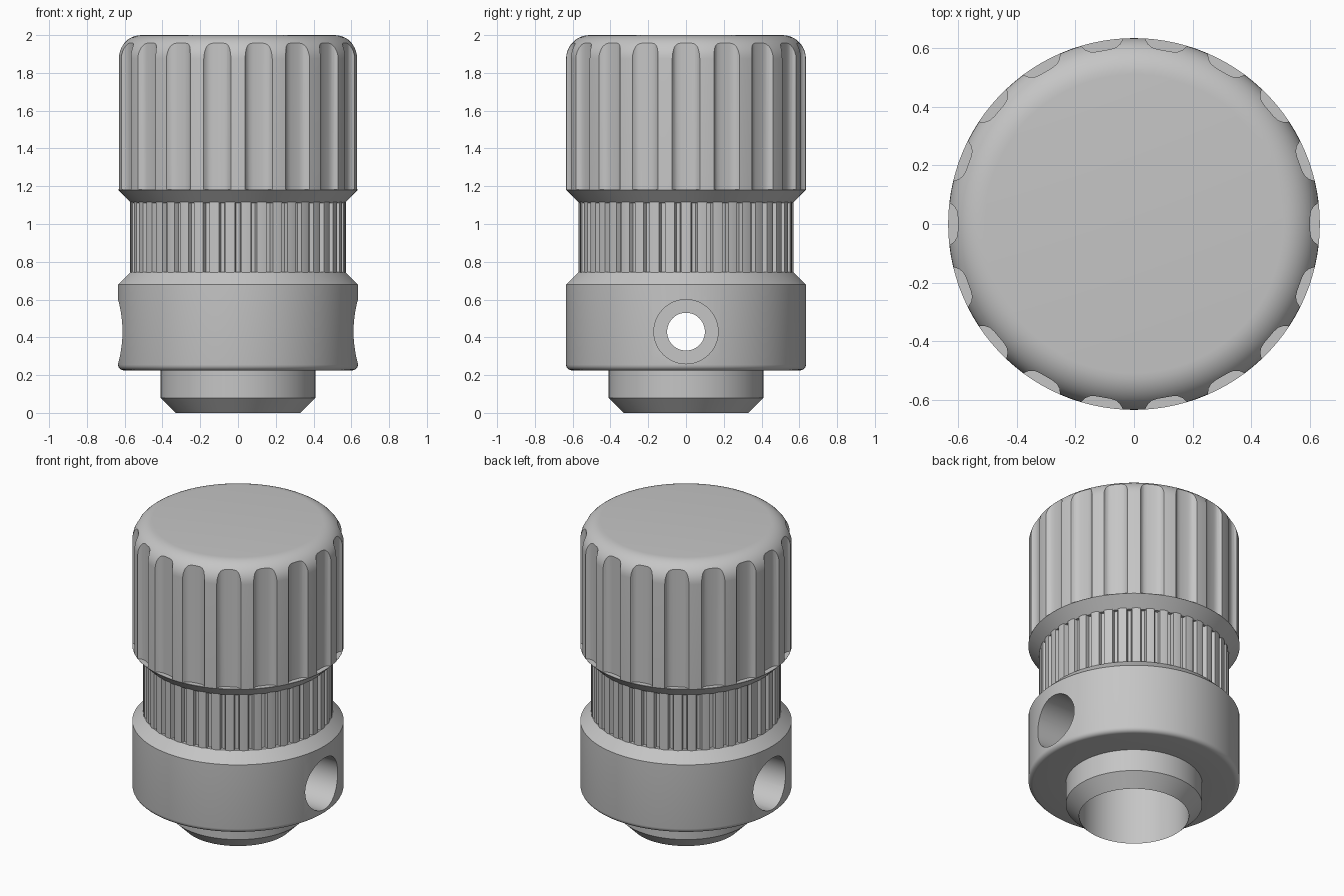
import bpy, bmesh, math
from mathutils import Matrix

if "Cube" in bpy.data.objects:
    bpy.data.objects.remove(bpy.data.objects["Cube"])

grey = bpy.data.materials.new("light grey")
grey.diffuse_color = (0.56, 0.56, 0.56, 1)
grey.use_nodes = True
grey.node_tree.nodes["Principled BSDF"].inputs["Base Color"].default_value = grey.diffuse_color


def make(name, bm):
    bmesh.ops.recalc_face_normals(bm, faces=bm.faces[:])
    me = bpy.data.meshes.new(name)
    bm.to_mesh(me)
    bm.free()
    me.materials.append(grey)
    ob = bpy.data.objects.new(name, me)
    bpy.context.collection.objects.link(ob)
    return ob


def activate(ob):
    bpy.ops.object.select_all(action='DESELECT')
    ob.select_set(True)
    bpy.context.view_layer.objects.active = ob


def smooth(ob, deg=30):
    activate(ob)
    bpy.ops.object.shade_smooth_by_angle(angle=math.radians(deg))


def lathe(name, profile, n=108):
    """Turn an (r, z) profile about z and close both ends with discs."""
    bm = bmesh.new()
    rings = [[bm.verts.new((r * math.cos(2 * math.pi * i / n), r * math.sin(2 * math.pi * i / n), z))
              for i in range(n)] for r, z in profile]
    for a, b in zip(rings, rings[1:]):
        for i in range(n):
            j = (i + 1) % n
            bm.faces.new((a[i], a[j], b[j], b[i]))
    bm.faces.new(rings[0])
    bm.faces.new(rings[-1])
    return make(name, bm)


def prism(bm, pts, z0, z1):
    """Extrude a closed xy outline from z0 to z1."""
    lo = [bm.verts.new((x, y, z0)) for x, y in pts]
    hi = [bm.verts.new((x, y, z1)) for x, y in pts]
    for i in range(len(pts)):
        j = (i + 1) % len(pts)
        bm.faces.new((lo[i], lo[j], hi[j], hi[i]))
    bm.faces.new(lo)
    bm.faces.new(hi)


def cut(ob, cutter):
    activate(ob)
    mod = ob.modifiers.new("cut", 'BOOLEAN')
    mod.operation = 'DIFFERENCE'
    mod.solver = 'EXACT'
    mod.object = cutter
    bpy.ops.object.modifier_apply(modifier=mod.name)
    bpy.data.objects.remove(cutter)


def x_drill(r, x0, x1, z):
    bm = bmesh.new()
    bmesh.ops.create_cone(bm, cap_ends=True, segments=48, radius1=r, radius2=r, depth=x1 - x0,
                          matrix=Matrix.Translation(((x0 + x1) / 2, 0, z)) @ Matrix.Rotation(math.pi / 2, 4, 'Y'))
    return make("drill_cutter", bm)


def arc(cr, cz, rad, a0, a1, n):
    angles = [math.radians(a0 + (a1 - a0) * i / n) for i in range(n + 1)]
    return [(cr + rad * math.cos(a), cz + rad * math.sin(a)) for a in angles]


# Grip cap: rounded top edge, chamfered lower edge, 18 finger flutes
cap = lathe("grip_cap", [(0.565, 1.11), (0.635, 1.18)] + arc(0.51, 1.875, 0.125, 0, 90, 10))
half = [(0.66, 0.088), (0.632, 0.074), (0.614, 0.06), (0.605, 0.045), (0.602, 0.025)]
flute = half + [(x, -y) for x, y in reversed(half)]
bm = bmesh.new()
for k in range(18):
    c, s = math.cos(k * math.pi / 9), math.sin(k * math.pi / 9)
    prism(bm, [(x * c - y * s, x * s + y * c) for x, y in flute], 1.182, 2.1)
cut(cap, make("flute_cutter", bm))
smooth(cap)

# Splined neck
teeth = 42
outline = []
for k in range(teeth):
    for r, f in ((0.57, -0.3), (0.572, 0), (0.57, 0.3), (0.545, 0.38), (0.545, 0.62)):
        a = 2 * math.pi * (k + f) / teeth
        outline.append((r * math.cos(a), r * math.sin(a)))
bm = bmesh.new()
prism(bm, outline, 0.7, 1.14)
smooth(make("splined_neck", bm))

# Collar with hollow stem, cross-drilled and counterbored on both sides
collar = lathe("collar_and_stem", [(0.33, 0.64), (0.33, 0), (0.41, 0.08), (0.41, 0.225)]
               + arc(0.605, 0.255, 0.03, -90, 0, 5) + [(0.635, 0.68), (0.57, 0.745)])
cut(collar, x_drill(0.1, -0.8, 0.8, 0.43))
cut(collar, x_drill(0.17, 0.36, 0.8, 0.43))
cut(collar, x_drill(0.17, -0.8, -0.36, 0.43))
smooth(collar)
